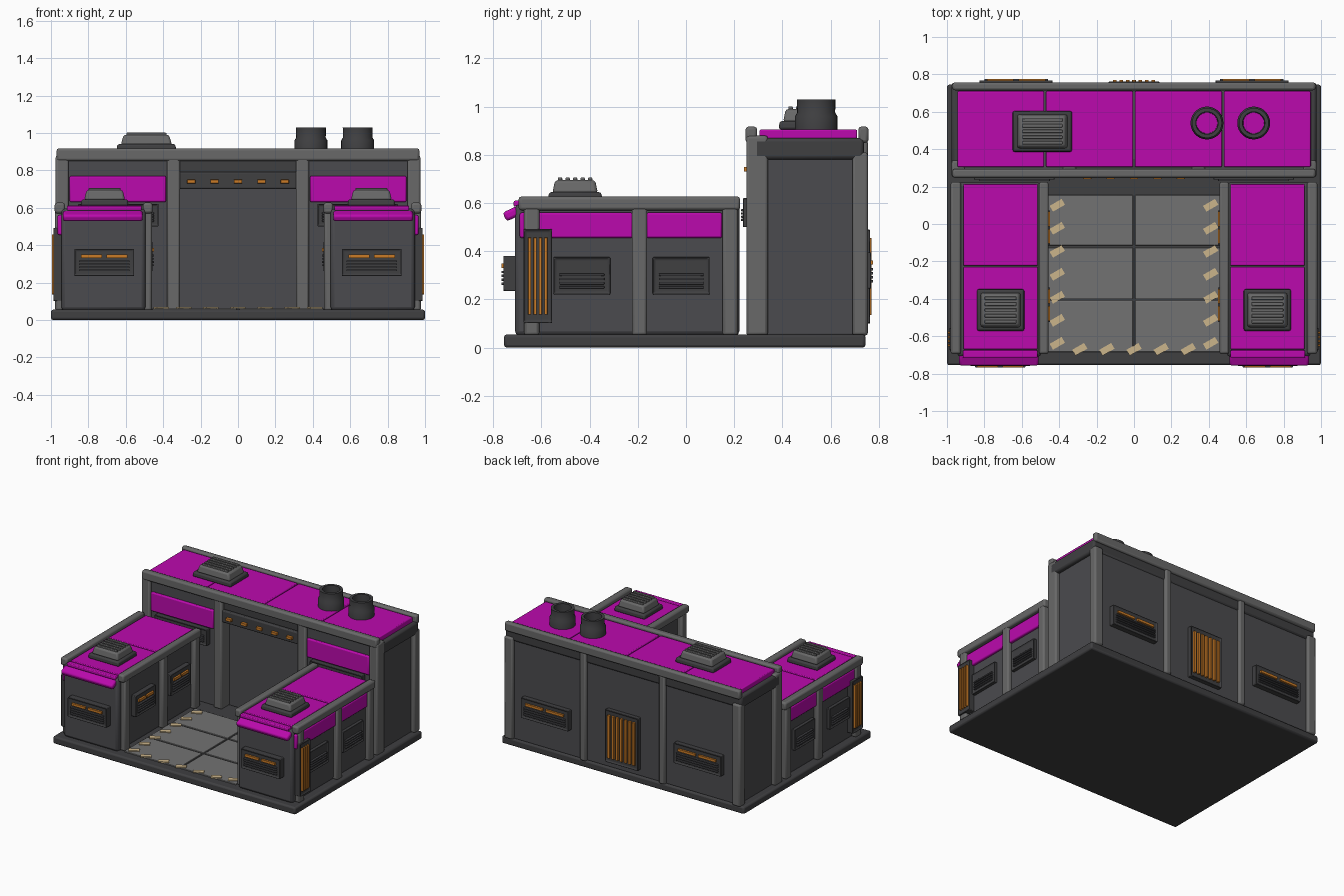
import bpy, bmesh
from math import radians
from mathutils import Matrix, Vector

if "Cube" in bpy.data.objects:
    bpy.data.objects.remove(bpy.data.objects["Cube"])


def material(name, *rgb):
    mat = bpy.data.materials.new(name)
    mat.use_nodes = True
    mat.diffuse_color = (*rgb, 1)
    shader = next(n for n in mat.node_tree.nodes if n.type == "BSDF_PRINCIPLED")
    shader.inputs["Base Color"].default_value = (*rgb, 1)
    return mat


magenta = material("magenta_panel", .5, .003, .42)
wall = material("dark_wall", .07, .07, .077)
trim = material("grey_trim", .14, .14, .14)
floor = material("floor_grey", .17, .17, .17)
dark = material("dark_metal", .05, .05, .053)
orange = material("orange_glow", .6, .2, .02)
tan = material("tan_marking", .6, .46, .26)
built = []


def finish(name, bm, mat, bevel=0.0):
    mesh = bpy.data.meshes.new(name)
    bmesh.ops.recalc_face_normals(bm, faces=bm.faces)
    bm.to_mesh(mesh)
    bm.free()
    mesh.materials.append(mat)
    obj = bpy.data.objects.new(name, mesh)
    bpy.context.collection.objects.link(obj)
    if bevel:
        mod = obj.modifiers.new("bevel", "BEVEL")
        mod.width, mod.segments = bevel, 2
    built.append(obj)
    return obj


def box(name, mat, xs, ys, zs, bevel=.008, frame=Matrix(), taper=1, recess=0):
    """Box from three ranges; taper shrinks the top, recess sinks the -y face."""
    bm = bmesh.new()
    bmesh.ops.create_cube(bm, size=1)
    for v in bm.verts:
        shrink = taper if v.co.z > 0 else 1
        v.co = Vector([sum(r) / 2 + c * (r[1] - r[0]) * k for r, c, k
                       in zip((xs, ys, zs), v.co, (shrink, shrink, 1))])
    if recess:
        bm.normal_update()
        face = min(bm.faces, key=lambda f: f.calc_center_median().y)
        bmesh.ops.inset_individual(bm, faces=[face], thickness=.014, depth=-recess)
    bm.transform(frame)
    return finish(name, bm, mat, bevel)


def pair(name, mat, xs, ys, zs, bevel=.008, **options):
    """The same box on the left (+x) and the right."""
    box("left_" + name, mat, xs, ys, zs, bevel, **options)
    box("right_" + name, mat, (-xs[1], -xs[0]), ys, zs, bevel, **options)


def facing(x, y, z, degrees):
    return Matrix.Translation((x, y, z)) @ Matrix.Rotation(radians(degrees), 4, "Z")


def vent(name, frame, width, height, depth, lit):
    """Wall vent with slats, and two lamps above them when lit."""
    w, h = width / 2, height / 2
    box(name + "_housing", dark, (-w, w), (-depth, .02), (-h, h), .004, frame, recess=.008)
    inner = w - .025
    for i in range(4):
        z = -h + .025 + i * height / 9
        box(name + "_slat", wall, (-inner, inner), (-depth - .006, -depth + .015),
            (z, z + .01), .002, frame)
    if lit:
        for side in (-1, 1):
            x = side * inner / 2
            reach = inner * .42
            box(name + "_lamp", orange, (x - reach, x + reach),
                (-depth - .006, -depth + .015), (h * .32, h * .56), 0, frame)


def heater(name, frame, width, bars):
    """Tall heater panel with glowing vertical bars."""
    w = width / 2
    box(name + "_housing", dark, (-w, w), (-.03, .02), (-.195, .195), .005, frame, recess=.01)
    step = (width - .03) / bars
    for i in range(bars):
        x = (i - (bars - 1) / 2) * step
        box(name + "_bar", orange, (x - step * .28, x + step * .28),
            (-.035, -.01), (-.16, .16), .002, frame)


def roof_unit(name, x, y, z, width, depth):
    """Stepped roof ventilator with a slatted top."""
    w, d = width / 2, depth / 2
    frame = Matrix.Translation((x, y, z))
    box(name + "_base", dark, (-w, w), (-d, d), (0, .035), .01, frame, taper=.97)
    w, d = w * .86, d * .84
    box(name + "_cap", trim, (-w, w), (-d, d), (.03, .085), .012, frame, taper=.88)
    for i in range(-2, 3):
        row = i * d * .33
        box(name + "_slat", trim, (-w * .78, w * .78), (row - .009, row + .009),
            (.075, .096), .004, frame)


# Foundation and courtyard tiles
box("foundation", dark, (-1, 1), (-.755, .745), (0, .055), .012)
rows = (-.69, -.405, -.12, .16)
for front, back in zip(rows, rows[1:]):
    pair("courtyard_tile", floor, (.006, .46), (front + .006, back - .006), (.04, .062), .003)

# Hazard markings around the courtyard
spots = [(side * .41, .1 - i * .123) for side in (-1, 1) for i in range(7)]
spots += [(i * .145, -.67) for i in range(-2, 3)]
for x, y in spots:
    box("hazard_stripe", tan, (-.037, .037), (-.018, .018), (0, .008), 0, facing(x, y, .061, 30))

# Rear hall walls with a recessed doorway
pair("hall_wall", wall, (.33, .945), (.275, .73), (.05, .87))
box("doorway_wall", wall, (-.34, .34), (.34, .73), (.05, .87))
box("doorway_lintel", dark, (-.32, .32), (.26, .36), (.70, .79))
for i in range(-2, 3):
    box("lintel_lamp", orange, (i * .125 - .022, i * .125 + .022), (.24, .27), (.73, .75), .002)
box("hall_cornice", dark, (-.975, .975), (.28, .738), (.78, .87), .015)

# Hall posts, rails and coloured panels
pair("hall_front_post", trim, (.905, .975), (.25, .34), (.05, .88), .012)
pair("hall_door_post", trim, (.31, .38), (.25, .36), (.05, .88), .012)
pair("hall_corner_post", trim, (.905, .975), (.69, .755), (.05, .81), .012)
pair("hall_back_post", trim, (.30, .35), (.70, .755), (.05, .86), .012)
box("hall_front_rail", trim, (-.97, .97), (.247, .295), (.85, .917), .012)
box("hall_back_rail", trim, (-.97, .97), (.715, .757), (.85, .917), .012)
pair("hall_front_panel", magenta, (.385, .90), (.255, .28), (.63, .77))
for start in (.005, .48):
    pair("hall_roof_panel", magenta, (start, start + .465), (.305, .71), (.86, .905), .006)

# Hall roof equipment: ventilator and two open chimneys
roof_unit("hall_ventilator", -.49, .495, .905, .32, .22)
outline = [(.088, .89), (.088, .96), (.079, .975), (.08, 1.03), (.06, 1.03), (.056, .906)]
for x in (.39, .64):
    bm = bmesh.new()
    ring = [bm.verts.new((r, 0, z)) for r, z in outline]
    edges = [bm.edges.new(e) for e in zip(ring, ring[1:])]
    bmesh.ops.spin(bm, geom=ring + edges, axis=(0, 0, 1), cent=(0, 0, 0),
                   angle=radians(360), steps=28)
    bmesh.ops.remove_doubles(bm, verts=bm.verts, dist=.0005)
    bm.transform(Matrix.Translation((x, .54, 0)))
    finish("chimney", bm, dark)

# Hall vents and rear heater
for side in (-1, 1):
    vent("hall_rear_vent", facing(side * .63, .735, .32, 180), .39, .15, .035, True)
    vent("hall_front_vent", facing(side * .64, .27, .56, 0), .43, .12, .035, False)
heater("hall_rear_heater", facing(0, .735, .295, 180), .27, 7)

# Side wings: bodies, roofs, rails and visors
pair("wing_body", wall, (.495, .945), (-.71, .222), (.05, .595), .02)
for front, back in ((-.67, -.23), (-.222, .215)):
    pair("wing_roof_panel", magenta, (.515, .912), (front, back), (.58, .612), .005)
pair("wing_outer_rail", trim, (.925, .98), (-.695, .225), (.57, .627), .012)
pair("wing_inner_rail", trim, (.457, .508), (-.695, .225), (.57, .627), .012)
pair("wing_front_lip", magenta, (.515, .915), (-.715, -.675), (.585, .61), .006)
tilt = Matrix.Translation((0, -.72, .557)) @ Matrix.Rotation(radians(25), 4, "X")
pair("wing_visor", magenta, (.51, .935), (-.036, .03), (-.02, .02), .012, frame=tilt)
pair("wing_front_panel", magenta, (.91, .965), (-.69, -.22), (.455, .56))
pair("wing_rear_panel", magenta, (.91, .965), (-.165, .15), (.455, .56))

# Wing posts on the outer and inner faces
for y in (-.64, -.193, .183):
    pair("wing_outer_post", trim, (.92, .978), (y - .032, y + .032), (.05, .587), .012)
    pair("wing_inner_post", trim, (.46, .51), (y - .032, y + .032), (.05, .587), .012)

# Wing vents, heaters and ventilators
for side in (-1, 1):
    vent("wing_front_vent", facing(side * .715, -.70, .308, 0), .32, .145, .06, True)
    for y in (-.432, -.02):
        vent("wing_outer_vent", facing(side * .94, y, .298, side * 90), .236, .155, .03, False)
        vent("wing_inner_vent", facing(side * .5, y, .34, side * -90), .236, .155, .045, True)
    heater("wing_heater", facing(side * .96, -.615, .297, side * 90), .12, 4)
    roof_unit("wing_ventilator", side * .713, -.46, .61, .255, .225)

# Smooth shading with sharp edges kept
bpy.ops.object.select_all(action="DESELECT")
for obj in built:
    obj.select_set(True)
bpy.context.view_layer.objects.active = built[0]
bpy.ops.object.shade_smooth_by_angle(angle=radians(35))
